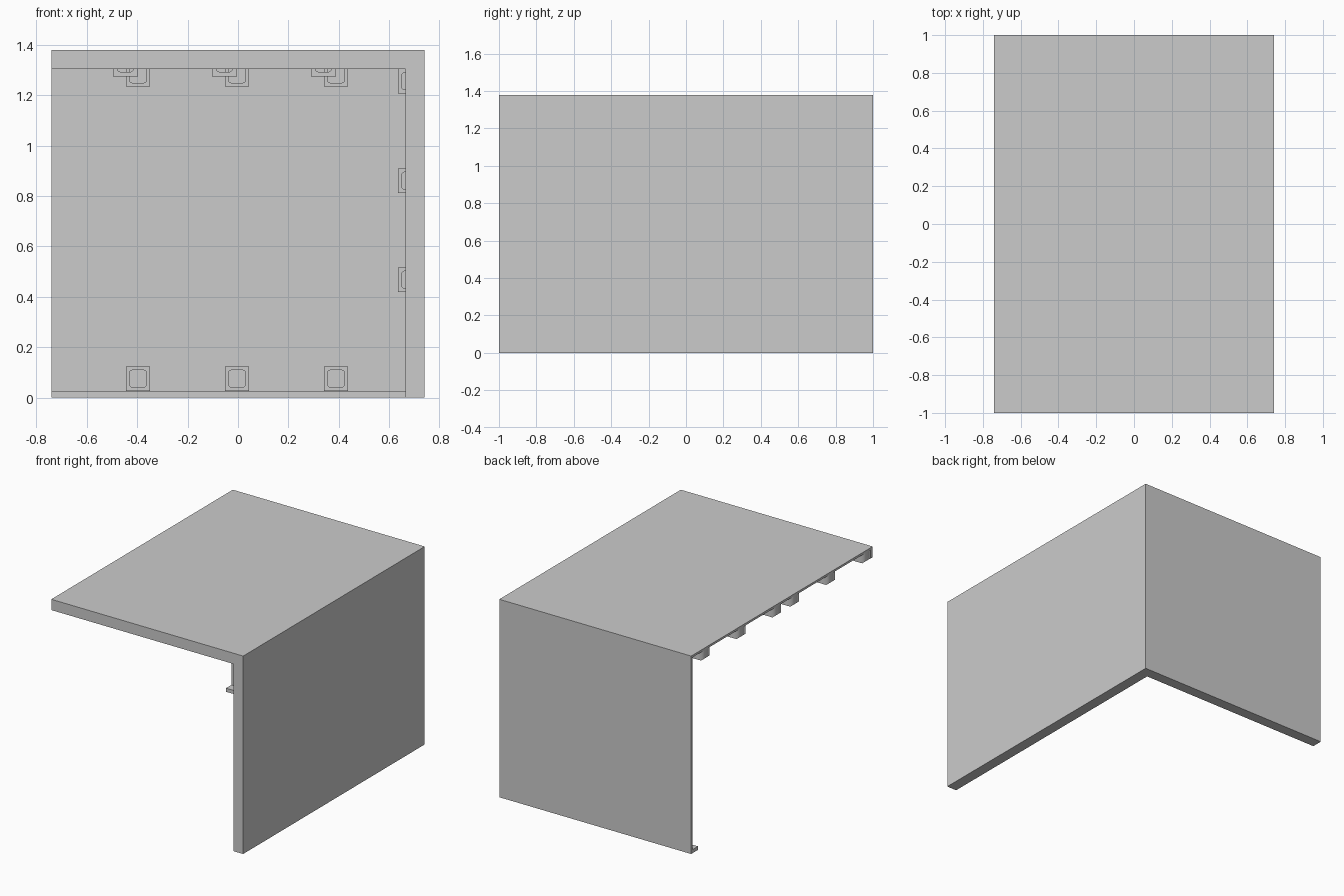
import bpy, math
from mathutils import Matrix, Vector

if "Cube" in bpy.data.objects:
    bpy.data.objects.remove(bpy.data.objects["Cube"])

X, Y, H = 0.74, 1.0, 1.38      # half width, half depth, height
SHEET, LIP, DEPTH = 0.015, 0.025, 0.075

grey = bpy.data.materials.new("light_grey")
grey.diffuse_color = (0.6, 0.6, 0.6, 1)
grey.use_nodes = True
grey.node_tree.nodes["Principled BSDF"].inputs["Base Color"].default_value = grey.diffuse_color


def add_object(name, mesh):
    obj = bpy.data.objects.new(name, mesh)
    bpy.context.collection.objects.link(obj)
    mesh.materials.clear()
    mesh.materials.append(grey)
    return obj


def box(name, x, y, z):
    """Box from (min, max) pairs."""
    verts = [(a, b, c) for a in x for b in y for c in z]
    faces = [(0, 1, 3, 2), (4, 6, 7, 5), (0, 4, 5, 1),
             (2, 3, 7, 6), (0, 2, 6, 4), (1, 5, 7, 3)]
    mesh = bpy.data.meshes.new(name)
    mesh.from_pydata(verts, [], faces)
    return add_object(name, mesh)


def rounded_square(half, radius):
    pts = []
    for i, (sx, sy) in enumerate([(1, 1), (-1, 1), (-1, -1), (1, -1)]):
        for k in range(4):
            a = math.pi / 2 * (i + k / 3)
            pts.append((sx * (half - radius) + radius * math.cos(a),
                        sy * (half - radius) + radius * math.sin(a)))
    return pts


def socket_mesh(width, hole, depth):
    """Square block with a rounded square hole, along local z."""
    curve = bpy.data.curves.new("socket_profile", 'CURVE')
    curve.dimensions, curve.fill_mode = '2D', 'BOTH'
    curve.extrude = depth / 2
    w = width / 2
    for pts in ([(w, w), (-w, w), (-w, -w), (w, -w)], rounded_square(hole / 2, 0.012)):
        s = curve.splines.new('POLY')
        s.points.add(len(pts) - 1)
        for p, (a, b) in zip(s.points, pts):
            p.co = (a, b, 0, 1)
        s.use_cyclic_u = True
    tmp = bpy.data.objects.new("socket_profile", curve)
    bpy.context.collection.objects.link(tmp)
    bpy.context.view_layer.update()
    dg = bpy.context.evaluated_depsgraph_get()
    mesh = bpy.data.meshes.new_from_object(tmp.evaluated_get(dg))
    bpy.data.objects.remove(tmp)
    mesh.name = "socket"
    return mesh


TURN = {'x': Matrix.Rotation(math.pi / 2, 4, 'Y'),
        'y': Matrix.Rotation(math.pi / 2, 4, 'X'),
        'z': Matrix.Identity(4)}
block = socket_mesh(0.096, 0.068, DEPTH - 0.002)
clip = socket_mesh(0.1, 0.064, 0.03)


def socket(name, pos, axis, mesh=block):
    obj = add_object(name, mesh)
    obj.matrix_world = Matrix.Translation(Vector(pos)) @ TURN[axis]


# Thin outer sheets
box("roof_sheet", (-X, X), (-Y, Y), (H - SHEET, H))
box("back_wall_sheet", (-X, X), (Y - SHEET, Y), (0, H))
box("right_wall_sheet", (X - SHEET, X), (-Y, Y), (0, H))

# Stiffening lips along the panel edges
box("roof_front_lip", (-X, X), (-Y, -Y + LIP), (H - DEPTH, H))
box("right_wall_front_lip", (X - DEPTH, X), (-Y, -Y + LIP), (0, H))
box("back_wall_bottom_lip", (-X, X), (Y - DEPTH, Y), (0, LIP))
box("right_wall_bottom_lip", (X - DEPTH, X), (-Y, Y), (0, LIP))

xs = [-0.397, -0.004, 0.389]
ys = [-0.933, -0.538, -0.142, 0.055, 0.45, 0.842]
zs = [0.468, 0.861, 1.256]
mid = DEPTH / 2

# Sockets of the back wall: bottom, top and right edges, with clips under the roof
for x in xs:
    socket("back_wall_bottom_socket", (x, Y - mid, 0.075), 'y')
    socket("back_wall_top_socket", (x, Y - mid, 1.283), 'y')
    socket("roof_clip", (x - 0.05, Y - 0.09, 1.325), 'y', clip)
for z in zs:
    socket("back_wall_side_socket", (0.684, Y - mid, z), 'y')

# Sockets along the left and right edges of the roof, and the right wall
for y in ys:
    for x in (-X + 0.049, X - 0.049):
        socket("roof_socket", (x, y, H - mid), 'z')
    socket("right_wall_bottom_socket", (X - mid, y, 0.075), 'x')
